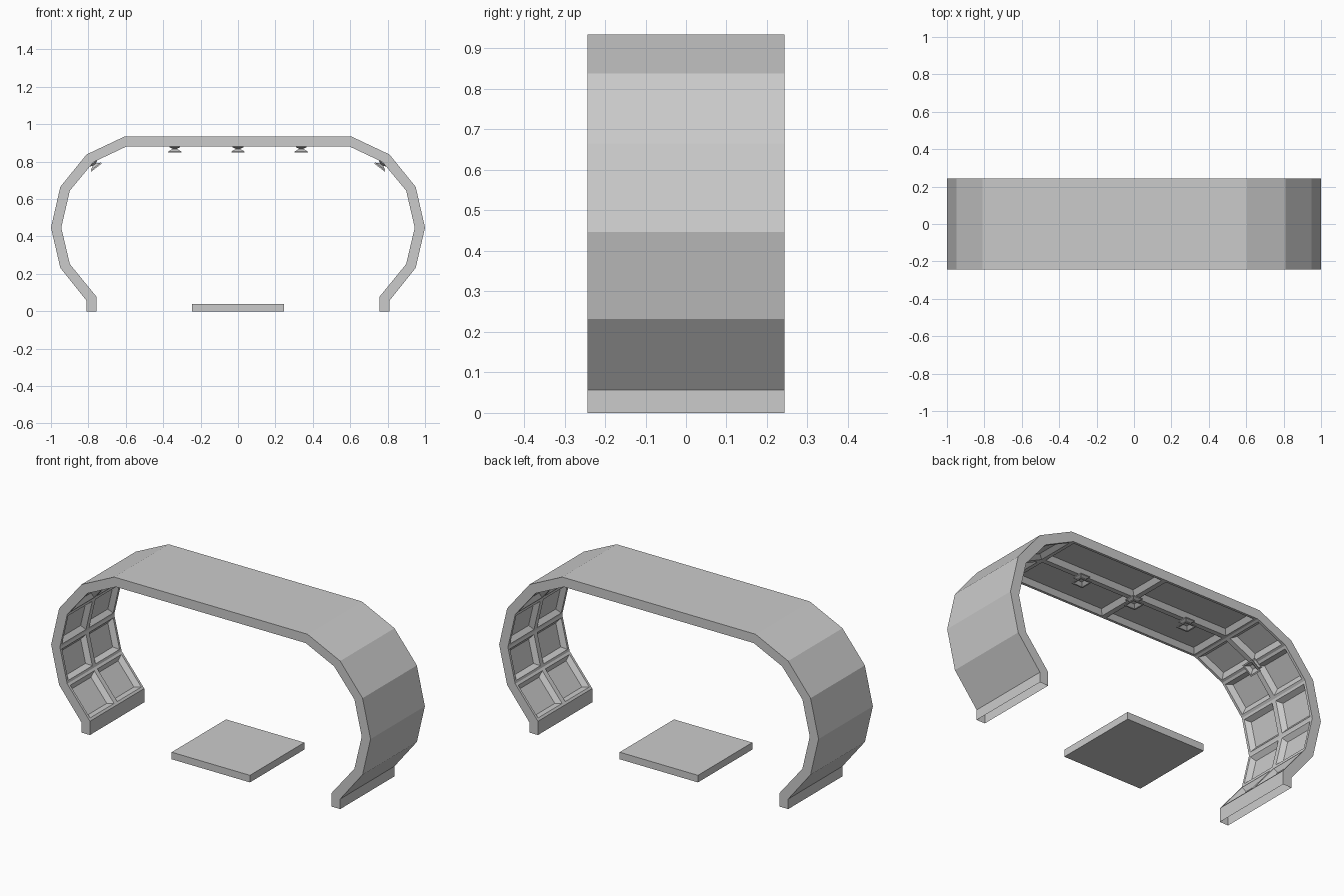
import bpy, bmesh, math
from mathutils import Vector, Matrix

if "Cube" in bpy.data.objects:
    bpy.data.objects.remove(bpy.data.objects["Cube"])

Y = 0.243  # half depth of the arch


def finish(bm, name):
    mesh = bpy.data.meshes.new(name)
    bm.to_mesh(mesh)
    bm.free()
    obj = bpy.data.objects.new(name, mesh)
    bpy.context.collection.objects.link(obj)
    return obj


def mirrored(half):
    return [(-x, z) for x, z in half] + [(0, half[-1][1])] + half[::-1]


# Arch cross-section, right half from foot to ceiling
outer = mirrored([(0.81, 0), (0.81, 0.057), (0.95, 0.232), (1.0, 0.447),
                  (0.95, 0.665), (0.81, 0.838), (0.605, 0.935)])
inner = mirrored([(0.757, 0), (0.757, 0.078), (0.899, 0.252), (0.945, 0.447),
                  (0.899, 0.645), (0.772, 0.798), (0.594, 0.882)])

# Arch shell: open under the feet, panelled inside
bm = bmesh.new()
rows_out = [[bm.verts.new((x, y, z)) for x, z in outer] for y in (-Y, Y)]
rows_in = [[bm.verts.new((x, y, z)) for x, z in inner] for y in (-Y, 0, Y)]


def strip(a, b):
    return [bm.faces.new((a[i], a[i + 1], b[i + 1], b[i])) for i in range(len(a) - 1)]


inside = strip(rows_in[0], rows_in[1]) + strip(rows_in[1], rows_in[2])
outside = strip(rows_out[0], rows_out[1])
front_cap = strip(rows_out[0], rows_in[0])
back_cap = strip(rows_out[1], rows_in[2])
bm.normal_update()
centre = Vector((0, 0, 0.447))
for f in inside:
    if f.normal.dot(centre - f.calc_center_median()) < 0:
        f.normal_flip()
for f in outside:
    d = f.calc_center_median() - centre
    d.y = 0
    if f.normal.dot(d) < 0:
        f.normal_flip()
for f in front_cap + back_cap:
    if f.normal.y * f.calc_center_median().y < 0:
        f.normal_flip()
bm.normal_update()
# Sunken bevelled panels on every inner facet except the feet
panels = [f for f in inside if f.calc_center_median().z > 0.1]
bmesh.ops.inset_individual(bm, faces=panels, thickness=0.02, depth=0)
bmesh.ops.inset_individual(bm, faces=panels, thickness=0.028, depth=-0.025)
finish(bm, "arch_shell")

# Floor plate
bm = bmesh.new()
bmesh.ops.create_cube(bm, size=1, matrix=Matrix.Translation((0, 0, 0.02))
                      @ Matrix.Diagonal((0.49, 0.486, 0.04, 1)))
finish(bm, "floor_plate")


# Square spotlight: mount, narrow neck and flared open shade
def spotlight(name, x, z, tilt):
    rings = [(0.029, 0), (0.029, -0.005), (0.011, -0.014), (0.034, -0.027),
             (0.036, -0.034), (0.028, -0.034), (0.011, -0.019)]
    bm = bmesh.new()
    loops = [[bm.verts.new((sx * r, sy * r, h))
              for sx, sy in ((-1, -1), (1, -1), (1, 1), (-1, 1))] for r, h in rings]
    for a, b in zip(loops, loops[1:]):
        for i in range(4):
            j = (i + 1) % 4
            bm.faces.new((a[i], a[j], b[j], b[i]))
    bm.faces.new(loops[0])
    bm.faces.new(loops[-1])
    bmesh.ops.recalc_face_normals(bm, faces=bm.faces)
    obj = finish(bm, name)
    obj.location = (x, 0, z)
    obj.rotation_euler = (0, tilt, 0)


for i, x in enumerate((-0.338, 0, 0.338)):
    spotlight(f"ceiling_light_{i + 1}", x, 0.882, 0)
for side, s in (("left", -1), ("right", 1)):
    spotlight(f"corner_light_{side}", s * 0.777, 0.795, s * math.radians(38))
